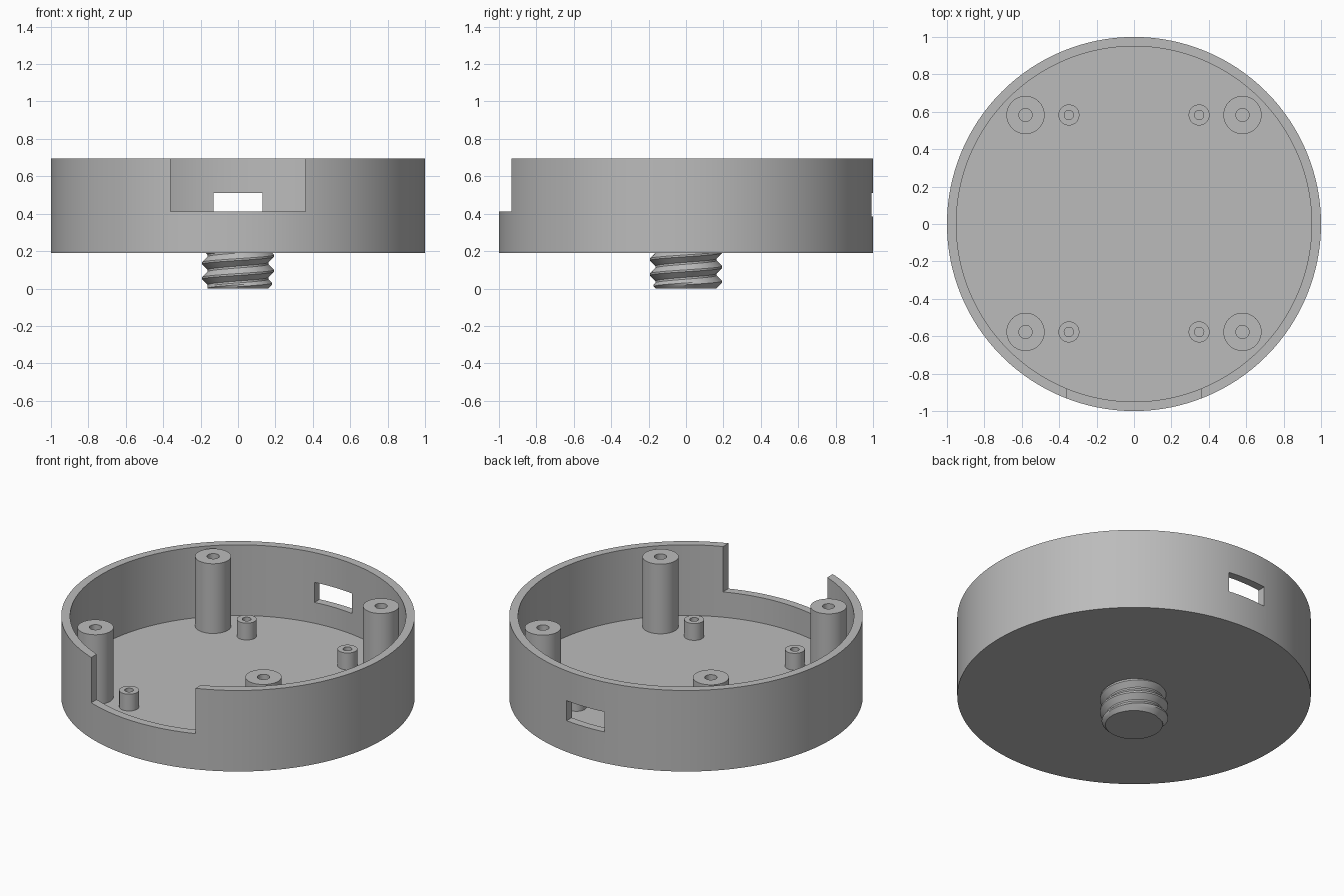
import bpy, bmesh, math

cube = bpy.data.objects.get("Cube")
if cube:
    bpy.data.objects.remove(cube, do_unlink=True)

BASE, FLOOR, NOTCH, TOP = 0.19, 0.255, 0.413, 0.696

grey = bpy.data.materials.new("plain grey")
grey.use_nodes = True
colour = (0.5, 0.5, 0.5, 1)
grey.diffuse_color = colour
grey.node_tree.nodes["Principled BSDF"].inputs["Base Color"].default_value = colour


def finish(name, bm, location=(0, 0, 0)):
    """Turn a bmesh into a named object with sharp-edged smooth shading."""
    bmesh.ops.remove_doubles(bm, verts=bm.verts, dist=1e-5)
    bmesh.ops.recalc_face_normals(bm, faces=bm.faces)
    mesh = bpy.data.meshes.new(name)
    bm.to_mesh(mesh)
    bm.free()
    mesh.materials.append(grey)
    obj = bpy.data.objects.new(name, mesh)
    obj.location = location
    bpy.context.collection.objects.link(obj)
    return obj


def smooth(obj):
    bpy.ops.object.select_all(action="DESELECT")
    obj.select_set(True)
    bpy.context.view_layer.objects.active = obj
    bpy.ops.object.shade_smooth_by_angle(angle=math.radians(30))


def lathe(name, profile, steps, location=(0, 0, 0)):
    """Spin an (r, z) profile around the vertical axis."""
    bm = bmesh.new()
    verts = [bm.verts.new((r, 0, z)) for r, z in profile]
    edges = [bm.edges.new(pair) for pair in zip(verts, verts[1:])]
    bmesh.ops.spin(bm, geom=verts + edges, cent=(0, 0, 0), axis=(0, 0, 1),
                   angle=math.tau, steps=steps, use_merge=True)
    return finish(name, bm, location)


def cut_box(target, x, y0, y1, z0, z1):
    """Cut a box opening, centred on x = 0, out of the target."""
    bm = bmesh.new()
    bmesh.ops.create_cube(bm, size=1)
    for v in bm.verts:
        v.co = (v.co.x * 2 * x, y1 if v.co.y > 0 else y0, z1 if v.co.z > 0 else z0)
    cutter = finish("cutter", bm)
    cutter.hide_render = True
    mod = target.modifiers.new("opening", "BOOLEAN")
    mod.operation, mod.solver, mod.object = "DIFFERENCE", "EXACT", cutter
    bpy.context.view_layer.objects.active = target
    bpy.ops.object.modifier_apply(modifier=mod.name)
    bpy.data.objects.remove(cutter, do_unlink=True)


# Round open housing with a front notch and a rear slot
housing = lathe("housing", [(0, BASE), (1, BASE), (1, TOP), (0.95, TOP),
                            (0.95, FLOOR), (0, FLOOR)], 128)
cut_box(housing, 0.36, -1.2, -0.7, NOTCH, 1)
cut_box(housing, 0.13, 0.7, 1.2, 0.385, 0.51)
smooth(housing)


# Hollow posts at the four corners
def post(name, x, y, radius, bore, top):
    low = FLOOR - 0.01
    smooth(lathe(name, [(radius, low), (radius, top), (bore, top), (bore, low),
                        (radius, low)], 40, (x, y, 0)))


for sx, side in ((1, "left"), (-1, "right")):
    for sy, end in ((-1, "front"), (1, "back")):
        y = 0.58 * sy + 0.003
        post(f"tall_post_{end}_{side}", 0.58 * sx, y, 0.102, 0.035, 0.69)
        post(f"short_post_{end}_{side}", 0.348 * sx, y, 0.056, 0.025, 0.36)

# Threaded stud: rows follow the helix and are clamped flat at both ends
PITCH, CREST, ROOT, COLS, PER_TURN = 0.08, 0.198, 0.158, 72, 8
STUD_TOP = BASE + 0.01


def stud_point(col, row):
    turn = col / COLS
    z = min(max(PITCH * (row / PER_TURN + turn), 0), STUD_TOP)
    phase = (z / PITCH - turn - 0.19) % 1
    r = ROOT + (CREST - ROOT) * abs(1 - 2 * phase)
    r = min(r, 0.162 + z)
    return r * math.cos(turn * math.tau), r * math.sin(turn * math.tau), z


bm = bmesh.new()
rows = range(-PER_TURN, math.ceil(STUD_TOP / PITCH * PER_TURN) + 1)
grid = [[bm.verts.new(stud_point(c, r)) for r in rows] for c in range(COLS + 1)]
for a, b in zip(grid, grid[1:]):
    for i in range(len(a) - 1):
        bm.faces.new((a[i], b[i], b[i + 1], a[i + 1]))
bmesh.ops.remove_doubles(bm, verts=bm.verts, dist=1e-5)
bmesh.ops.dissolve_degenerate(bm, edges=bm.edges, dist=1e-5)
bmesh.ops.holes_fill(bm, edges=[e for e in bm.edges if e.is_boundary], sides=0)
smooth(finish("threaded_stud", bm))
